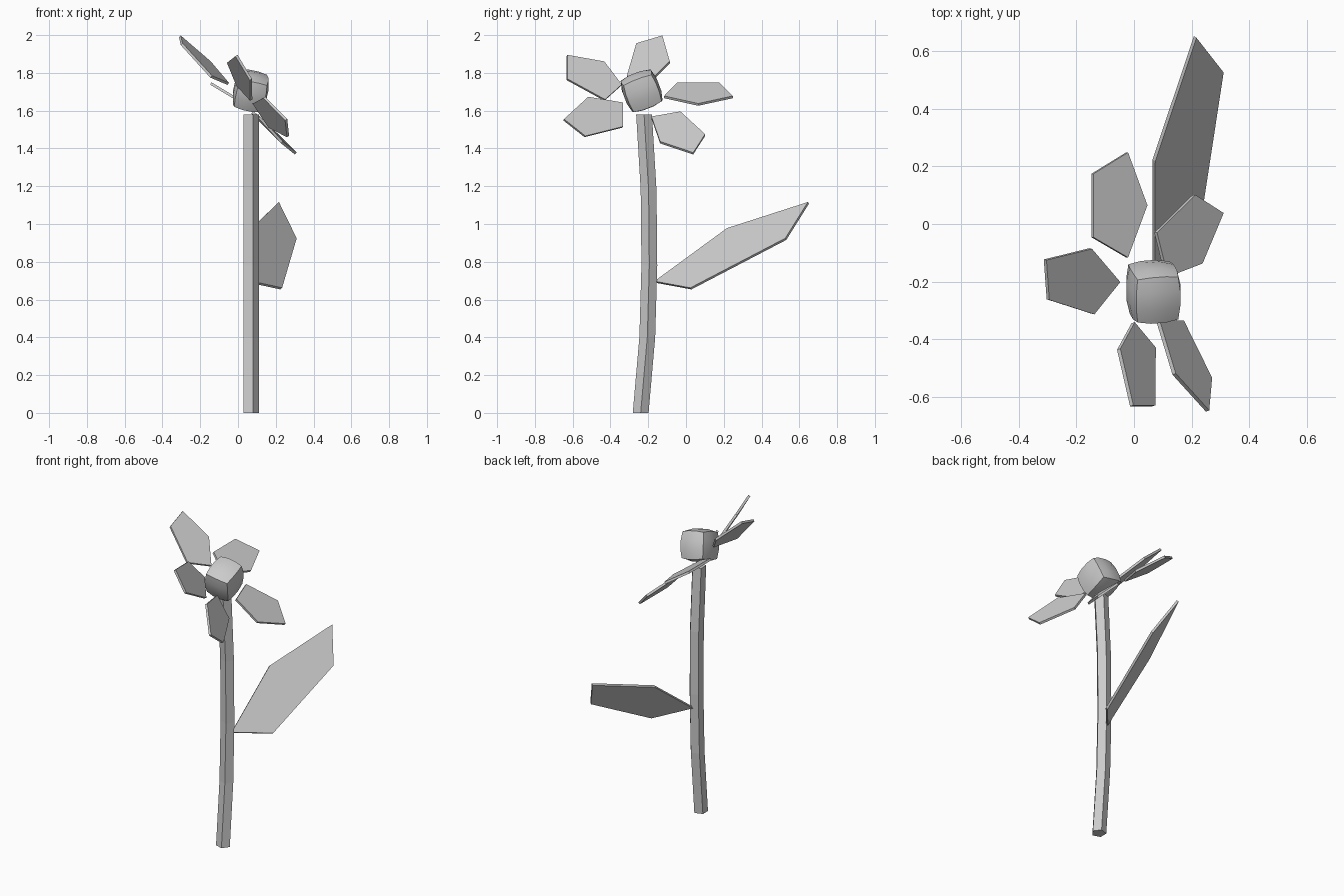
import bpy, bmesh, math
from mathutils import Vector, Matrix

if "Cube" in bpy.data.objects:
    bpy.data.objects.remove(bpy.data.objects["Cube"])


def finish(bm, name):
    bmesh.ops.recalc_face_normals(bm, faces=bm.faces)
    me = bpy.data.meshes.new(name)
    bm.to_mesh(me)
    bm.free()
    ob = bpy.data.objects.new(name, me)
    bpy.context.scene.collection.objects.link(ob)
    return ob


def blade(name, outline, thick=0.014):
    """Thin flat plate with a five-cornered outline."""
    pts = [Vector(p) for p in outline]
    n = (pts[2] - pts[0]).cross(pts[3] - pts[1]).normalized() * thick / 2
    bm = bmesh.new()
    a = [bm.verts.new(p + n) for p in pts]
    b = [bm.verts.new(p - n) for p in pts]
    bm.faces.new(a)
    bm.faces.new(b[::-1])
    for i in range(len(pts)):
        j = (i + 1) % len(pts)
        bm.faces.new((a[i], b[i], b[j], a[j]))
    return finish(bm, name)


# stem: five-sided tube following a gentle bow
path = [(-0.24, 0), (-0.205, 0.4), (-0.194, 0.78), (-0.198, 1.18), (-0.222, 1.58)]
bm = bmesh.new()
rings = []
for y, z in path:
    rings.append([bm.verts.new((0.066 + 0.044 * math.cos(math.tau * k / 5),
                                y + 0.044 * math.sin(math.tau * k / 5), z))
                  for k in range(5)])
for lo, hi in zip(rings, rings[1:]):
    for k in range(5):
        j = (k + 1) % 5
        bm.faces.new((lo[k], lo[j], hi[j], hi[k]))
bm.faces.new(rings[0][::-1])
bm.faces.new(rings[-1])
finish(bm, "stem")

# flower centre: bulging cube, tilted back
bm = bmesh.new()
bmesh.ops.create_cube(bm, size=2)
bmesh.ops.subdivide_edges(bm, edges=bm.edges[:], cuts=2, use_grid_fill=True)
for v in bm.verts:
    v.co = v.co * 0.5 + v.co.normalized() * 0.62
    v.co = Vector((v.co.x * 0.084, v.co.y * 0.092, v.co.z * 0.090))
bm.transform(Matrix.Translation((0.067, -0.235, 1.705))
             @ Matrix.Rotation(math.radians(21), 4, 'X')
             @ Matrix.Rotation(math.radians(12), 4, 'Y'))
centre = finish(bm, "flower_centre")
bpy.context.view_layer.objects.active = centre
centre.select_set(True)
bpy.ops.object.shade_smooth_by_angle(angle=math.radians(35))

# petals: inner tip first, then round the outline
petals = {
    "petal_top": [(-0.052, -0.20, 1.742), (-0.15, -0.085, 1.857), (-0.308, -0.124, 1.993),
                  (-0.298, -0.262, 1.952), (-0.142, -0.312, 1.780)],
    "petal_front_upper": [(-0.003, -0.342, 1.735), (-0.053, -0.434, 1.857), (-0.008, -0.630, 1.892),
                          (0.068, -0.630, 1.765), (0.070, -0.430, 1.656)],
    "petal_front_lower": [(0.083, -0.335, 1.640), (0.139, -0.520, 1.670), (0.255, -0.648, 1.552),
                          (0.265, -0.535, 1.463), (0.167, -0.336, 1.513)],
    "petal_back_lower": [(0.113, -0.183, 1.564), (0.075, -0.030, 1.591), (0.208, 0.101, 1.471),
                         (0.306, 0.038, 1.373), (0.233, -0.137, 1.432)],
    "petal_back_upper": [(-0.024, -0.116, 1.672), (-0.144, -0.046, 1.744), (-0.144, 0.174, 1.744),
                         (-0.024, 0.248, 1.672), (0.043, 0.065, 1.632)],
}
for name, outline in petals.items():
    blade(name, outline)

# leaf: one long plate growing from the stem
blade("leaf", [(0.068, -0.164, 0.693), (0.229, 0.026, 0.658), (0.306, 0.528, 0.920),
               (0.212, 0.648, 1.112), (0.069, 0.220, 0.974)])
